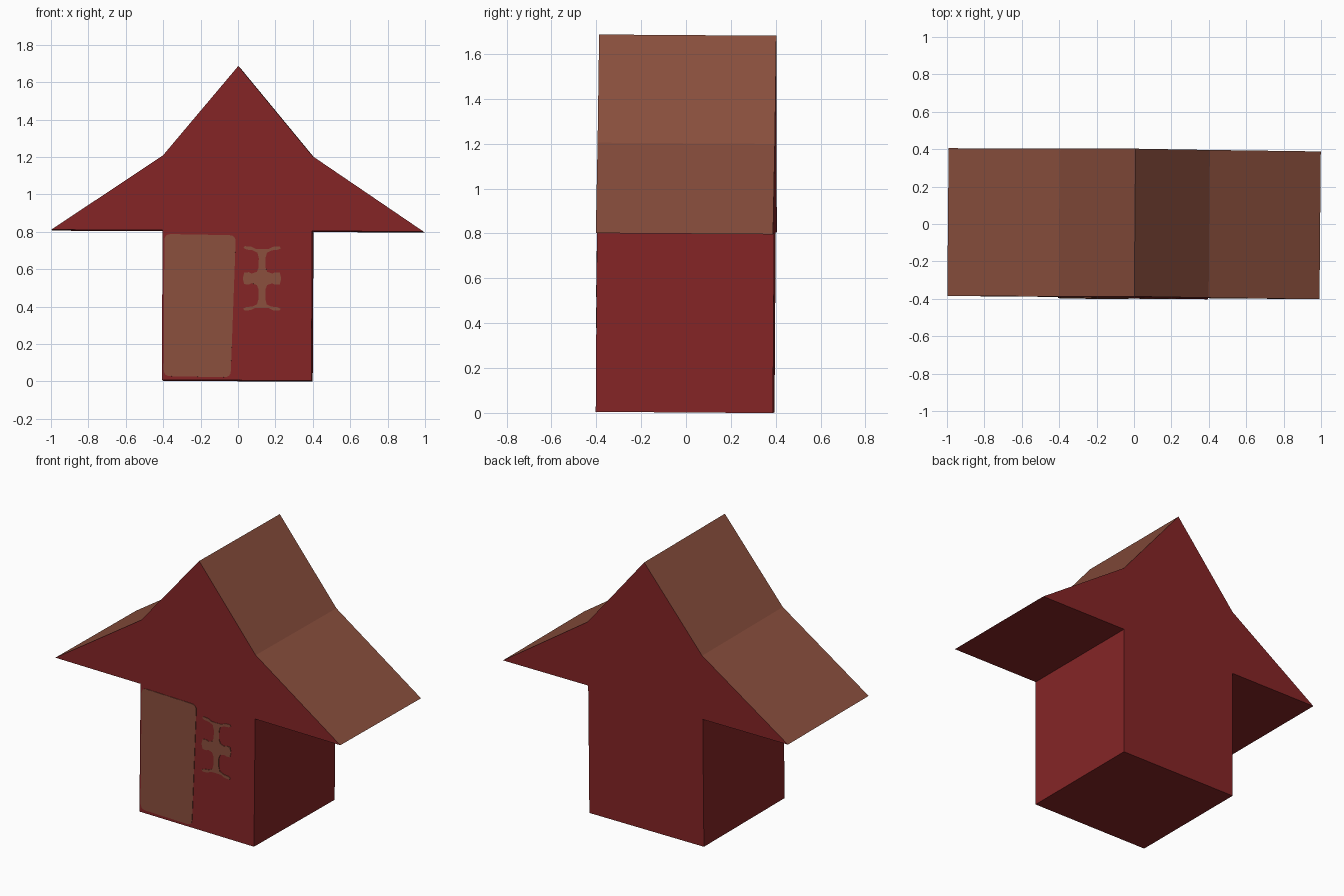
import bpy, bmesh, math
from mathutils import Euler

if "Cube" in bpy.data.objects:
    bpy.data.objects.remove(bpy.data.objects["Cube"])


def material(name, rgb):
    m = bpy.data.materials.new(name)
    m.diffuse_color = (*rgb, 1.0)
    m.use_nodes = True
    m.node_tree.nodes["Principled BSDF"].inputs["Base Color"].default_value = m.diffuse_color
    return m


RED = material("barn red", (0.233, 0.0185, 0.0195))
BROWN = material("warm brown", (0.254, 0.078, 0.047))

# the whole house leans by a fraction of a degree
TILT = Euler((math.radians(-0.4), math.radians(0.3), math.radians(-0.5))).to_matrix()


def extrude_profile(name, points, y0, y1, mats, rule=None):
    """Extrude an (x, z) outline from y0 to y1."""
    bm = bmesh.new()
    face = bm.faces.new([bm.verts.new((x, y0, z)) for x, z in points])
    ext = bmesh.ops.extrude_face_region(bm, geom=[face])
    moved = [v for v in ext["geom"] if isinstance(v, bmesh.types.BMVert)]
    bmesh.ops.translate(bm, verts=moved, vec=(0, y1 - y0, 0))
    bmesh.ops.recalc_face_normals(bm, faces=bm.faces)
    if rule:
        for f in bm.faces:
            f.material_index = rule(f)
    for v in bm.verts:
        v.co = TILT @ v.co
        v.co.z += 0.004
        v.co.y -= 0.004
        v.co.x -= 0.004
    mesh = bpy.data.meshes.new(name)
    bm.to_mesh(mesh)
    bm.free()
    for m in mats:
        mesh.materials.append(m)
    obj = bpy.data.objects.new(name, mesh)
    bpy.context.collection.objects.link(obj)
    return obj


def rounded(corners, r, steps=4):
    """Round each corner of a convex outline with a short curve."""
    out = []
    n = len(corners)
    for i, (x, z) in enumerate(corners):
        ends = []
        for j in (i - 1, (i + 1) % n):
            dx, dz = corners[j][0] - x, corners[j][1] - z
            k = r / math.hypot(dx, dz)
            ends.append((x + dx * k, z + dz * k))
        (ax, az), (bx, bz) = ends
        for s in range(steps + 1):
            t = s / steps
            u, w, v = (1 - t) ** 2, 2 * t * (1 - t), t * t
            out.append((u * ax + w * x + v * bx, u * az + w * z + v * bz))
    return out


# House: walls and flared roof in one profile, upward faces are roof
half = [(0.4, 0), (0.4, 0.8), (0.995, 0.8), (0.4, 1.2)]
outline = half + [(0, 1.68)] + [(-x, z) for x, z in reversed(half)]
extrude_profile("house", outline, -0.395, 0.395, [RED, BROWN],
                lambda f: 1 if f.normal.z > 0.3 else 0)

# Door: painted panel with rounded corners
door = rounded([(-0.39, 0.02), (-0.032, 0.015), (-0.008, 0.775), (-0.39, 0.78)], 0.035)
extrude_profile("door", door, -0.398, -0.394, [BROWN])

# Window bars: quarter outline mirrored both ways
quarter = [(0.0, 0.157), (0.035, 0.158), (0.06, 0.17), (0.093, 0.172), (0.1, 0.162),
           (0.085, 0.154), (0.05, 0.15), (0.026, 0.138), (0.018, 0.11), (0.018, 0.06),
           (0.028, 0.035), (0.055, 0.026), (0.07, 0.033), (0.095, 0.031), (0.103, 0.0)]
right = quarter + [(x, -z) for x, z in reversed(quarter[:-1])]
full = right + [(-x, z) for x, z in reversed(right[1:-1])]
extrude_profile("window_bars", [(0.133 + x, 0.545 + z) for x, z in full],
                -0.398, -0.394, [BROWN])
